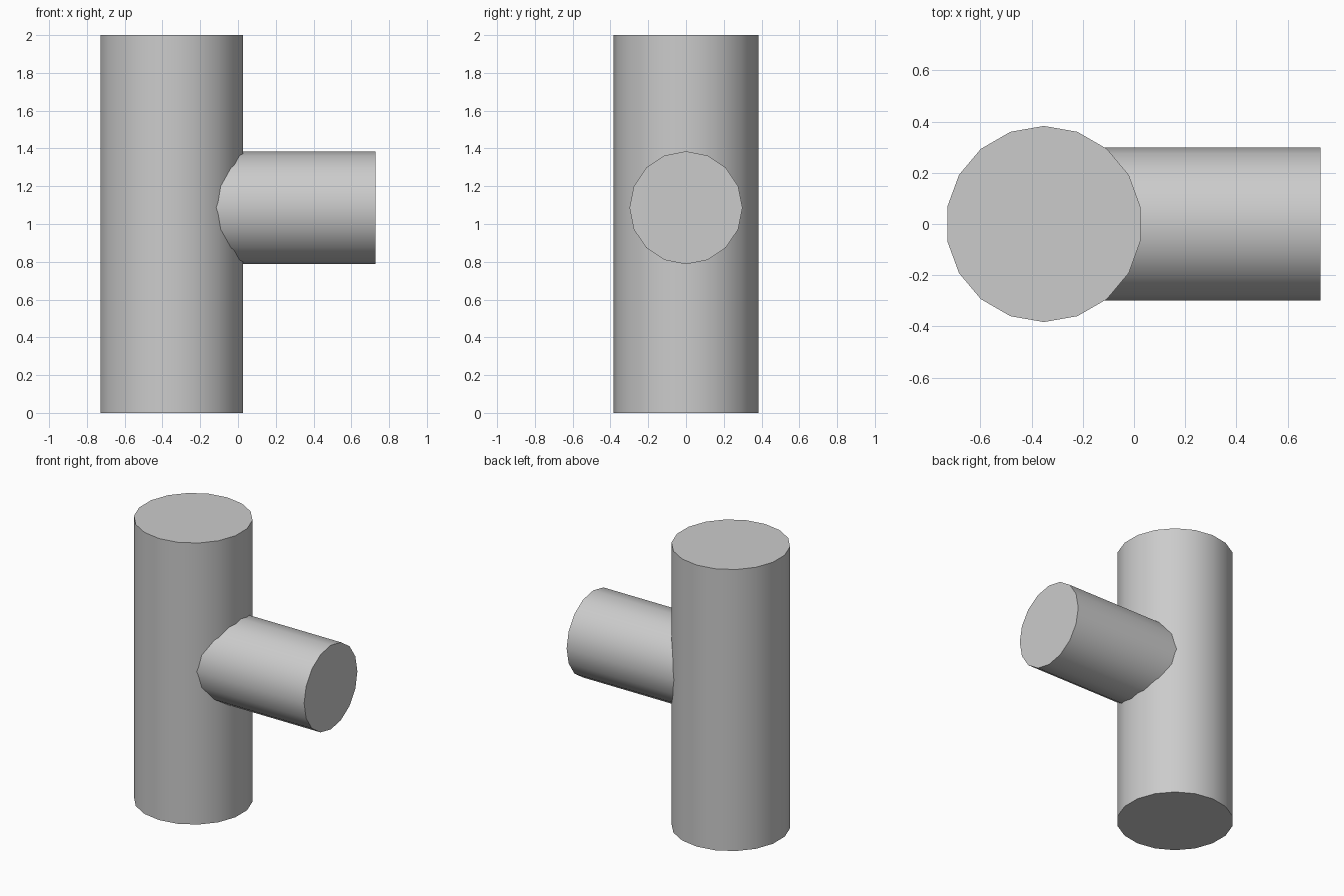
import bpy
import math

cube = bpy.data.objects.get("Cube")
if cube:
    bpy.data.objects.remove(cube, do_unlink=True)

# Single plain grey
grey = bpy.data.materials.new("plain_grey")
grey.use_nodes = True
colour = (0.6, 0.6, 0.6, 1)
grey.diffuse_color = colour
grey.node_tree.nodes["Principled BSDF"].inputs["Base Color"].default_value = colour


def pipe(name, sides, radius, length, centre, rotation=(0, 0, 0)):
    """Capped cylinder with smooth walls and crisp end caps."""
    bpy.ops.mesh.primitive_cylinder_add(vertices=sides, radius=radius, depth=length,
                                        location=centre, rotation=rotation)
    obj = bpy.context.object
    obj.name = name
    obj.data.materials.append(grey)
    bpy.ops.object.shade_smooth_by_angle(angle=math.radians(35))
    return obj


MAIN_X = -0.352
BRANCH_END = 0.729

# Upright main pipe
pipe("main_pipe", 18, 0.383, 2, (MAIN_X, 0, 1))

# Side branch, running from the main pipe's axis out to +x
pipe("side_branch", 16, 0.299, BRANCH_END - MAIN_X,
     ((MAIN_X + BRANCH_END) / 2, 0, 1.086), (0, math.pi / 2, 0))
